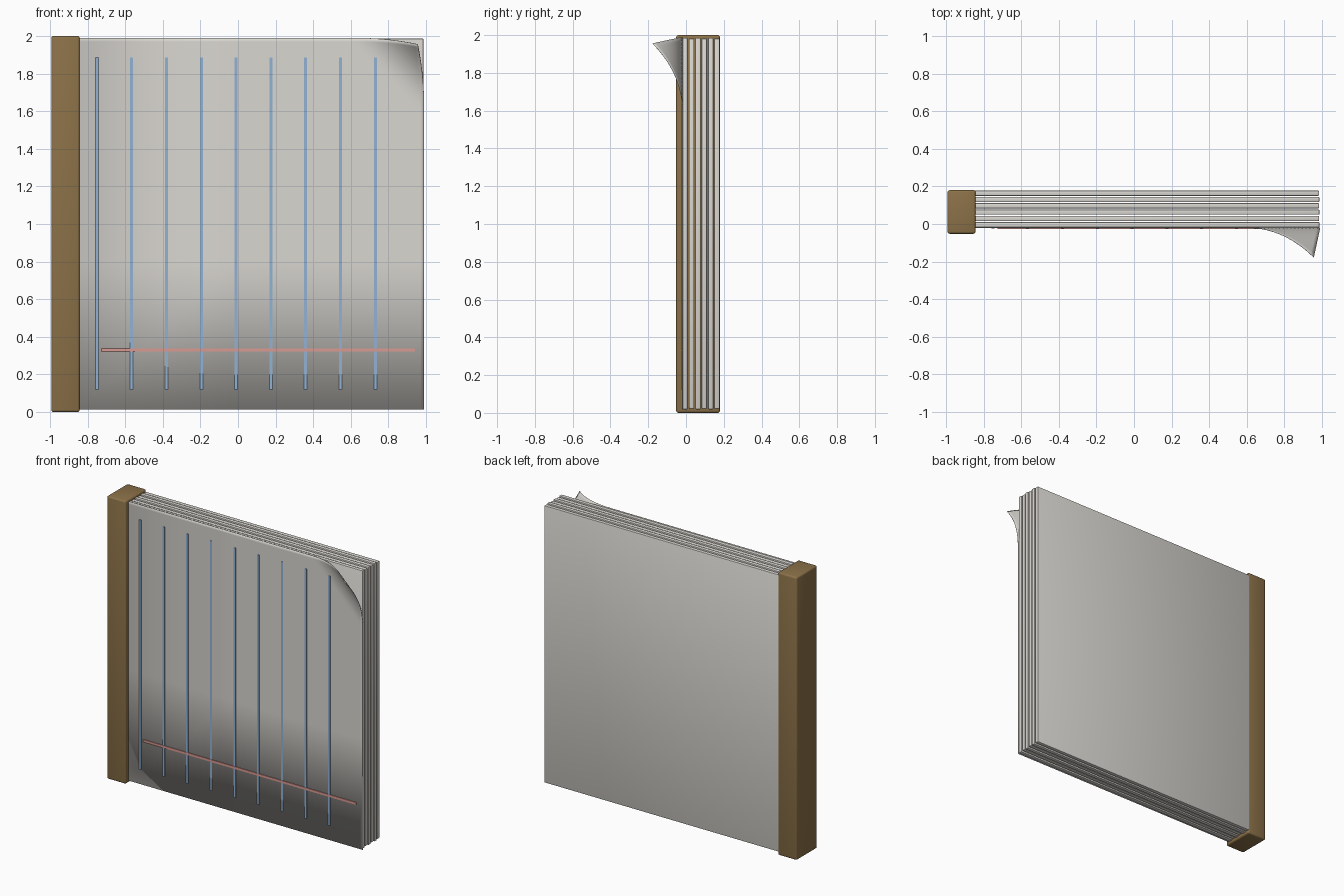
import bpy, bmesh, math

if "Cube" in bpy.data.objects:
    bpy.data.objects.remove(bpy.data.objects["Cube"])


def material(name, rgb):
    m = bpy.data.materials.new(name)
    m.diffuse_color = (*rgb, 1.0)
    m.use_nodes = True
    m.node_tree.nodes["Principled BSDF"].inputs["Base Color"].default_value = m.diffuse_color
    return m


PAPER = material("paper_white", (0.70, 0.68, 0.64))
WOOD = material("binding_brown", (0.26, 0.165, 0.065))
BLUE = material("ruling_blue", (0.29, 0.45, 0.66))
RED = material("margin_red", (0.70, 0.32, 0.29))


def finish(name, bm, mat, angle=40):
    mesh = bpy.data.meshes.new(name)
    bm.to_mesh(mesh)
    bm.free()
    obj = bpy.data.objects.new(name, mesh)
    bpy.context.collection.objects.link(obj)
    mesh.materials.append(mat)
    bpy.ops.object.select_all(action='DESELECT')
    obj.select_set(True)
    bpy.context.view_layer.objects.active = obj
    bpy.ops.object.shade_smooth_by_angle(angle=math.radians(angle))
    return obj


def box(name, lo, hi, mat, bevel=0.0, segments=2):
    bm = bmesh.new()
    bmesh.ops.create_cube(bm, size=1)
    for v in bm.verts:
        v.co = [(a + b) / 2 + c * (b - a) for a, b, c in zip(lo, hi, v.co)]
    if bevel:
        bmesh.ops.bevel(bm, geom=bm.edges[:], offset=bevel,
                        segments=segments, affect='EDGES', profile=0.5)
    return finish(name, bm, mat)


X0, X1, Z0, Z1 = -0.86, 0.99, 0.015, 1.99   # front page extents
PAGE_Y = -0.021


def curl(x, z):
    """Bend the upper right corner of the page forward."""
    d = max(0.0, ((x - X1) + (z - Z1) + 0.39) / 0.39)
    lift = d ** 2
    return (x - 0.035 * lift, PAGE_Y - 0.157 * lift, z - 0.035 * lift)


# Binding strip down the left edge
box("binding", (-0.992, -0.052, 0.0), (-0.842, 0.18, 2.0), WOOD, 0.012, 3)

# Stack of six thick sheets, slightly uneven
for i in range(6):
    y = -0.018 + i * 0.0336
    s = 0.004 * (i % 2)
    box(f"sheet_{i + 1}", (X0, y, 0.019 + s), (0.986 - s / 2, y + 0.028, 1.986 - s),
        PAPER, 0.005)

# Front page with curled corner, denser grid toward the corner
bm = bmesh.new()
xs = [X0, 0.0, 0.4] + [0.59 + 0.4 * k / 20 for k in range(21)]
zs = [Z0, 0.8, 1.4] + [1.59 + 0.4 * k / 20 for k in range(21)]
grid = [[bm.verts.new(curl(x, z)) for x in xs] for z in zs]
for r0, r1 in zip(grid, grid[1:]):
    for k in range(len(xs) - 1):
        bm.faces.new((r0[k], r0[k + 1], r1[k + 1], r1[k]))
page = finish("front_page", bm, PAPER, 60)
mod = page.modifiers.new("thickness", 'SOLIDIFY')
mod.thickness = 0.002
mod.offset = -1

# Blue ruled lines
for i in range(9):
    x = -0.75 + i * 0.185
    box(f"ruled_line_{i + 1}", (x - 0.008, PAGE_Y - 0.004, 0.12),
        (x + 0.008, PAGE_Y + 0.001, 1.885), BLUE)

# Red margin line
box("margin_line", (-0.725, PAGE_Y - 0.005, 0.322), (0.94, PAGE_Y + 0.001, 0.338), RED)
